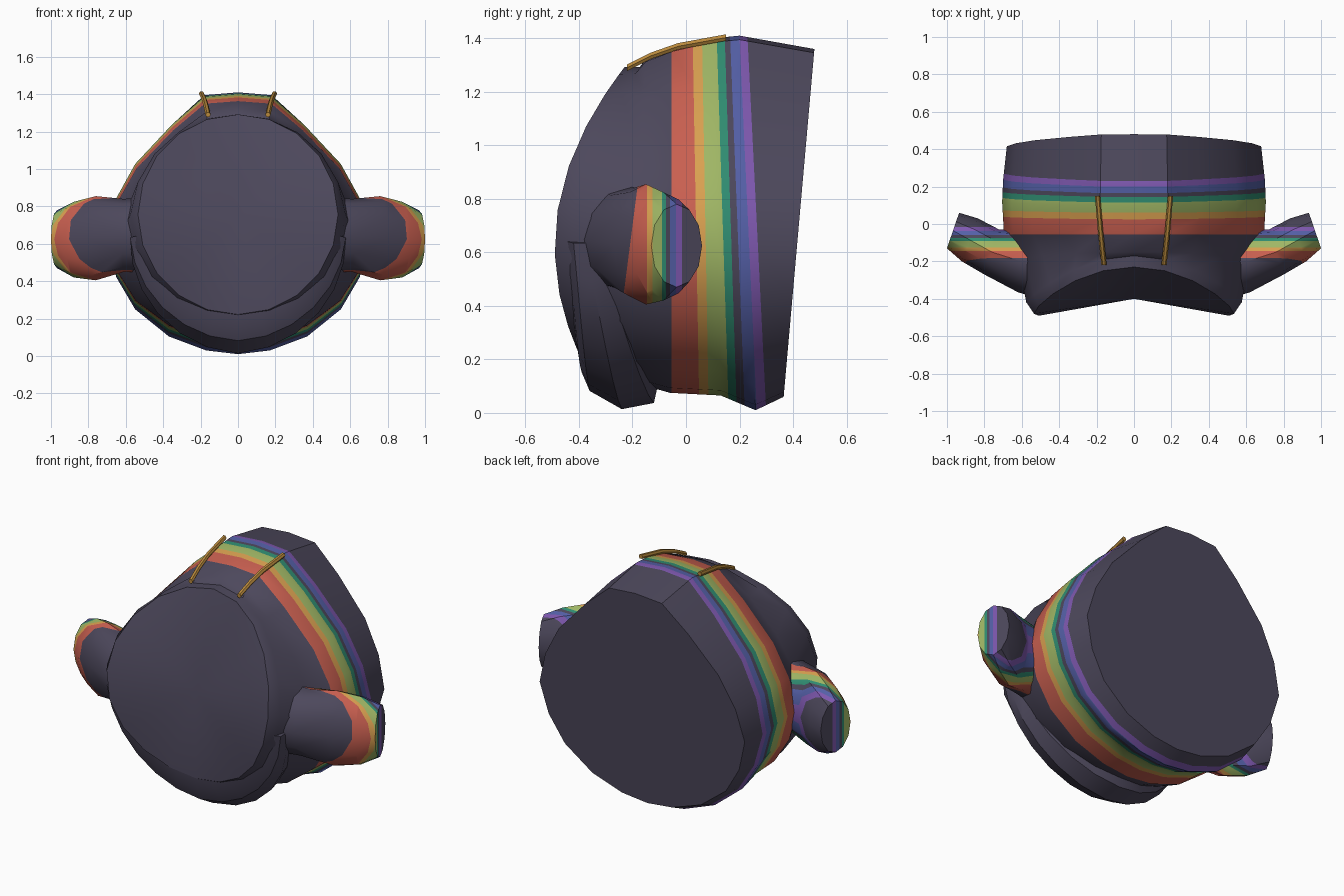
import bpy, bmesh, math
from mathutils import Vector

cube = bpy.data.objects.get("Cube")
if cube:
    bpy.data.objects.remove(cube, do_unlink=True)


def material(name, rgb):
    m = bpy.data.materials.new(name)
    m.use_nodes = True
    m.diffuse_color = (*rgb, 1)
    m.node_tree.nodes["Principled BSDF"].inputs["Base Color"].default_value = (*rgb, 1)
    return m


slate = material("slate", (.074, .065, .107))
red = material("red", (.58, .115, .08))
orange = material("orange", (.69, .35, .08))
green = material("light green", (.35, .47, .13))
teal = material("teal", (.03, .27, .17))
blue = material("blue", (.09, .117, .39))
purple = material("purple", (.21, .098, .43))
gold = material("gold", (.48, .25, .045))
BANDS = [slate, red, orange, green, teal, slate, blue, purple, slate]


def loft(bm, rings, closed=True):
    """Skin consecutive rings of points with quads."""
    vs = [[bm.verts.new(p) for p in r] for r in rings]
    n = len(vs[0])
    for a, b in zip(vs, vs[1:]):
        for i in range(n if closed else n - 1):
            j = (i + 1) % n
            bm.faces.new((a[i], a[j], b[j], b[i]))
    return vs


def stripe(bm, edges):
    """Cut slanted bands; each edge is (y at z=1.4, y at z=0)."""
    planes = [(Vector((0, t, 1.4)), Vector((0, 1, (b - t) / 1.4))) for t, b in edges]
    for co, no in planes:
        bmesh.ops.bisect_plane(bm, geom=bm.verts[:] + bm.edges[:] + bm.faces[:],
                               plane_co=co, plane_no=no, dist=1e-5)
    for f in bm.faces:
        c = f.calc_center_median()
        f.material_index = sum((c - co).dot(no) > 0 for co, no in planes)


def finish(bm, name, mats, angle=35):
    bmesh.ops.recalc_face_normals(bm, faces=bm.faces[:])
    me = bpy.data.meshes.new(name)
    bm.to_mesh(me)
    bm.free()
    for m in mats:
        me.materials.append(m)
    ob = bpy.data.objects.new(name, me)
    bpy.context.collection.objects.link(ob)
    bpy.ops.object.select_all(action='DESELECT')
    ob.select_set(True)
    bpy.context.view_layer.objects.active = ob
    bpy.ops.object.shade_smooth_by_angle(angle=math.radians(angle))
    return ob


# Torso: egg-shaped cross-section, slanted rings from neck to hem
half = [(0, 1.41), (.18, 1.395), (.35, 1.24), (.545, 1.02), (.65, .82), (.7, .62),
        (.65, .42), (.55, .25), (.37, .105), (.17, .03), (0, .01)]
outline = half + [(-x, z) for x, z in half[-2:0:-1]]
NECK_Z = .757


def neck_ring(r, back):
    ring = []
    for i in range(20):
        a = math.tau * i / 20
        c = math.cos(a)
        grow = r if c < 0 else r + (.535 - r) * c
        ring.append((grow * math.sin(a), -.48 + .165 * c * c + .085 * c + back,
                     NECK_Z + grow * c))
    return ring


def torso_ring(y_top, z_top, y_bot, z_bot, width):
    ring = []
    for x, z in outline:
        k = (z - .01) / 1.4
        ring.append((x * width / .7, y_bot + (y_top - y_bot) * k, z_bot + (z_top - z_bot) * k))
    return ring


bm = bmesh.new()
vs = loft(bm, [neck_ring(.535, 0), neck_ring(.575, .06),
               torso_ring(-.15, 1.325, -.22, .12, .625),
               torso_ring(-.05, 1.365, -.06, .075, .695),
               torso_ring(.1, 1.4, .13, .065, .705),
               torso_ring(.2, 1.41, .26, .01, .7),
               torso_ring(.48, 1.36, .365, .06, .68)])
bm.faces.new(vs[-1])
middle = bm.verts.new((0, -.4, .74))
for i in range(20):
    bm.faces.new((vs[0][i], vs[0][(i + 1) % 20], middle))
stripe(bm, [(-.055, -.055), (.025, .05), (.06, .085), (.115, .16), (.145, .19),
            (.165, .22), (.2, .265), (.23, .3)])
finish(bm, "torso", BANDS)

# Sleeves: front edge (x, y), back edge (x, y), low z, high z for each ring
sections = [((.5, -.4), (.5, -.02), .45, .85), ((.62, -.365), (.6, -.03), .45, .84),
            ((.8, -.27), (.72, -.03), .405, .855), ((.92, -.2), (.835, .03), .42, .825),
            ((1, -.13), (.935, .06), .47, .78)]
for side, name in ((1, "left_sleeve"), (-1, "right_sleeve")):
    bm = bmesh.new()
    rings = []
    for f, b, low, high in sections:
        ring = []
        for i in range(12):
            a = math.tau * i / 12
            k = .5 + .5 * math.cos(a)
            ring.append((side * (b[0] + (f[0] - b[0]) * k), b[1] + (f[1] - b[1]) * k,
                         (low + high) / 2 + (high - low) / 2 * math.sin(a)))
        rings.append(ring)
    vs = loft(bm, rings)
    bm.faces.new(vs[-1])
    bm.faces.new(vs[0])
    stripe(bm, [(-.11, -.29), (-.145, -.145), (-.125, -.125), (-.09, -.09), (-.075, -.075),
                (-.06, -.06), (-.038, -.038), (-.015, -.015)])
    finish(bm, name, BANDS)

# Folded hood: crescent hanging below the neck, tapering toward the shoulders
fold = [(-.4, .515), (-.39, .605), (-.36, .675), (-.24, .743), (-.12, .72), (-.1, .63)]
tip = [(-.46, .53), (-.44, .565), (-.42, .59), (-.38, .59), (-.34, .575), (-.34, .54)]
bm = bmesh.new()
rings = []
for i in range(-6, 7):
    a = math.radians(13 * i)
    k = abs(i / 6) ** 1.3
    ring = []
    for (y, r), (ty, tr) in zip(fold, tip):
        r += (tr - r) * k
        ring.append((r * math.sin(a), y + (ty - y) * k, NECK_Z - r * math.cos(a)))
    rings.append(ring)
vs = loft(bm, rings)
bm.faces.new(vs[0])
bm.faces.new(vs[-1])
finish(bm, "folded_hood", [slate], 30)

# Drawstrings: thin hexagonal cords over the top
for side, name in ((1, "left_cord"), (-1, "right_cord")):
    bm = bmesh.new()
    rings = []
    for x, y, z in ((.16, -.22, 1.29), (.17, -.13, 1.335), (.18, -.03, 1.37), (.195, .15, 1.403)):
        rings.append([(side * x + .014 * math.cos(math.tau * i / 6), y,
                       z + .014 * math.sin(math.tau * i / 6)) for i in range(6)])
    vs = loft(bm, rings)
    bm.faces.new(vs[0])
    bm.faces.new(vs[-1])
    finish(bm, name, [gold])
